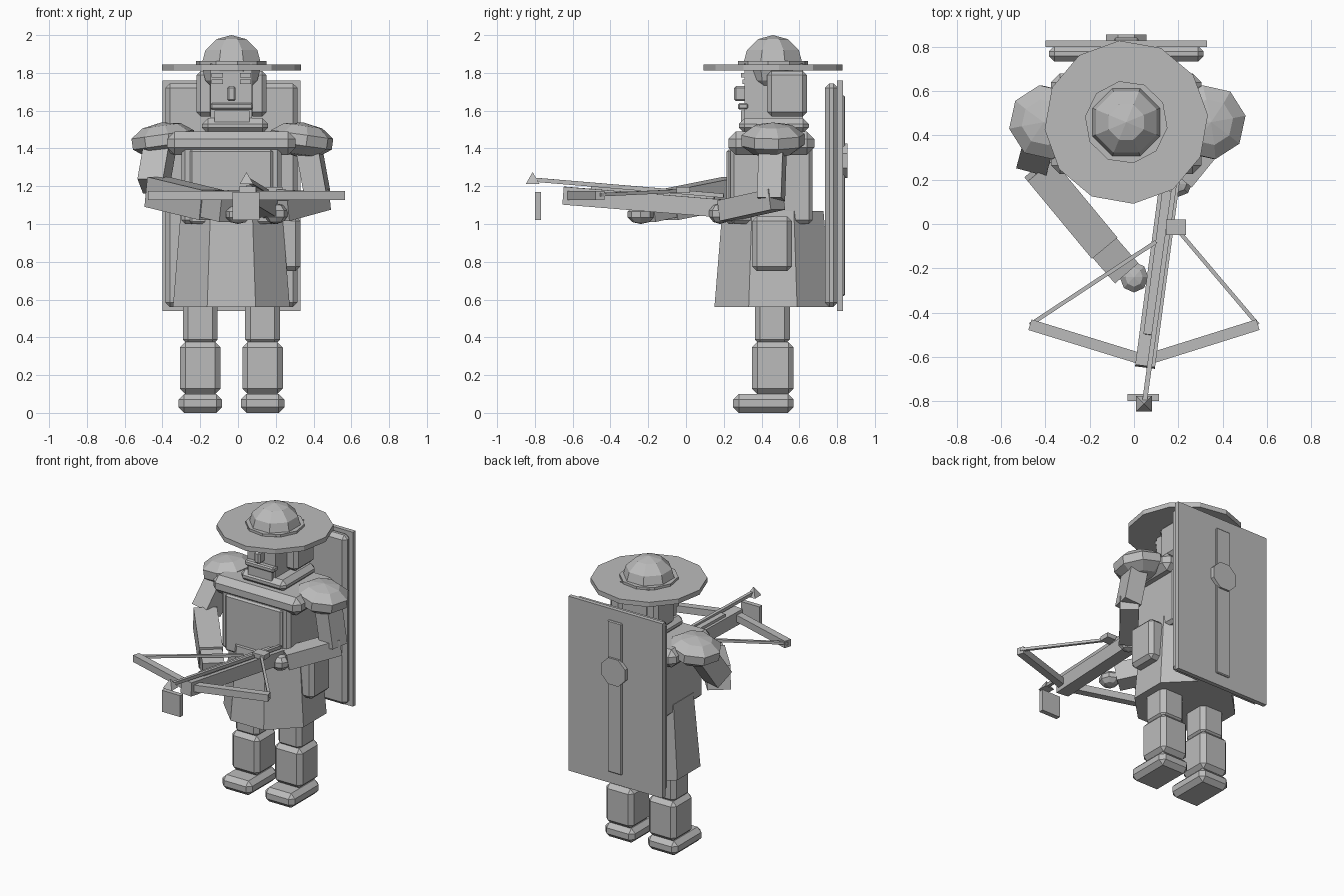
import bpy, bmesh, math
from mathutils import Vector, Matrix

if "Cube" in bpy.data.objects:
    bpy.data.objects.remove(bpy.data.objects["Cube"])

CX, CY = -0.035, 0.46          # body axis
grey = bpy.data.materials.new("stone_grey")
grey.diffuse_color = (0.5, 0.5, 0.5, 1)
grey.use_nodes = True
grey.node_tree.nodes["Principled BSDF"].inputs["Base Color"].default_value = grey.diffuse_color


def finish(name, bm, bevel=0.0, mat=Matrix()):
    if bevel:
        bmesh.ops.bevel(bm, geom=bm.edges[:], offset=bevel, segments=1, affect='EDGES')
    bm.transform(mat)
    me = bpy.data.meshes.new(name)
    bm.to_mesh(me)
    bm.free()
    me.materials.append(grey)
    ob = bpy.data.objects.new(name, me)
    bpy.context.collection.objects.link(ob)
    return ob


def box(name, x, y, z, bevel=0.0):
    """Box from (min, max) ranges."""
    bm = bmesh.new()
    bmesh.ops.create_cube(bm, size=1)
    for v in bm.verts:
        v.co = [r[0] + (c + 0.5) * (r[1] - r[0]) for c, r in zip(v.co, (x, y, z))]
    return finish(name, bm, bevel)


def beam(name, p, q, w, h, bevel=0.0):
    """Box running from p to q, w wide and h high."""
    p, q = Vector(p), Vector(q)
    bm = bmesh.new()
    bmesh.ops.create_cube(bm, size=1)
    bm.transform(Matrix.Diagonal((w, (q - p).length, h, 1)))
    rot = (q - p).to_track_quat('Y', 'Z').to_matrix().to_4x4()
    return finish(name, bm, bevel, Matrix.Translation((p + q) / 2) @ rot)


def cone(name, x, y, z0, z1, r0, r1, n, turn=0.0):
    bm = bmesh.new()
    bmesh.ops.create_cone(bm, cap_ends=True, segments=n, radius1=r0, radius2=r1, depth=z1 - z0)
    mat = Matrix.Translation((x, y, (z0 + z1) / 2)) @ Matrix.Rotation(math.radians(turn), 4, 'Z')
    return finish(name, bm, 0, mat)


def ball(name, c, r, seg=8, rings=5, turn=0.0, tilt=0.0):
    bm = bmesh.new()
    bmesh.ops.create_uvsphere(bm, u_segments=seg, v_segments=rings, radius=1)
    mat = (Matrix.Translation(c) @ Matrix.Rotation(math.radians(tilt), 4, 'Y')
           @ Matrix.Diagonal((*r, 1)) @ Matrix.Rotation(math.radians(turn), 4, 'Z'))
    return finish(name, bm, 0, mat)


# legs and boots
for side, x in (("left", -0.20), ("right", 0.13)):
    box(side + "_boot", (x - .115, x + .115), (.25, .57), (0, .10), .03)
    box(side + "_shin", (x - .107, x + .107), (.35, .57), (.10, .375), .028)
    box(side + "_thigh", (x - .092, x + .092), (.365, .55), (.36, .72), .028)

# skirt, torso, chest plate and yoke
cone("skirt", CX, CY, .56, 1.07, .335, .29, 8, 22.5)
box("torso", (-.30, .23), (.235, .67), (1.0, 1.44), .02)
box("chest_plate", (-.255, .185), (.215, .26), (1.0, 1.395), .012)
box("yoke", (-.375, .305), (.225, .68), (1.365, 1.49), .04)
box("hip_pouch", (.20, .33), (.35, .56), (.75, 1.04), .025)

# head and face
box("collar", (-.19, .16), (.28, .65), (1.48, 1.56), .03)
box("head", (-.145, .075), (.31, .62), (1.52, 1.85))
for side, s in (("left", -1), ("right", 1)):
    xs = sorted((CX + s * .09, CX + s * .185))
    box(side + "_cheek_guard", xs, (.43, .64), (1.57, 1.81), .022)
    ex = sorted((CX + s * .045, CX + s * .105))
    box(side + "_eye", ex, (.30, .32), (1.74, 1.765))
    box(side + "_brow", ex, (.29, .32), (1.775, 1.80))
box("nose", (-.057, -.012), (.255, .32), (1.65, 1.73), .01)
box("moustache", (-.145, .08), (.275, .33), (1.605, 1.64), .008)
box("chin", (-.125, .06), (.29, .33), (1.54, 1.60))

# hat
cone("hat_brim", CX, CY, 1.812, 1.845, .37, .37, 12, 5)
cone("hat_band", CX, CY, 1.842, 1.862, .188, .188, 10, 10)
ball("hat_crown", (CX, CY, 1.84), (.172, .172, .16), 8, 6, 22.5)

# shoulder pads
ball("left_shoulder_pad", (-.395, CY, 1.445), (.178, .178, .093), 8, 5, 10, -8)
ball("right_shoulder_pad", (.335, CY, 1.445), (.178, .178, .093), 8, 5, 10, 8)

# left arm reaching forward under the crossbow
beam("left_upper_arm", (-.41, .44, 1.43), (-.45, .29, 1.20), .14, .14)
beam("left_forearm", (-.43, .25, 1.17), (-.14, -.10, 1.10), .15, .16)
beam("left_bracer", (-.14, -.10, 1.10), (-.04, -.215, 1.075), .14, .13)
ball("left_hand", (0, -.24, 1.05), (.068, .073, .05), 8, 5)

# right arm bent to the trigger
beam("right_upper_arm", (.37, .46, 1.43), (.425, .45, 1.13), .13, .12)
beam("right_forearm", (.44, .48, 1.13), (.22, .21, 1.07), .12, .11)
ball("right_hand", (.20, .18, 1.055), (.065, .06, .055), 8, 5)

# crossbow stock, rail and nut
beam("crossbow_stock", (.05, -.645, 1.15), (.165, .22, 1.08), .09, .095)
beam("crossbow_rail", (.065, -.50, 1.19), (.15, .15, 1.14), .045, .03)
box("crossbow_nut", (.145, .235), (-.05, .02), (1.163, 1.195))

# bow limbs and string
for side, tip, nut in (("left", (-.47, -.455), (.10, -.08)), ("right", (.56, -.455), (.20, -.03))):
    beam(side + "_bow_limb", (.05, -.615, 1.15), (*tip, 1.15), .05, .048)
    beam(side + "_bowstring", (*tip, 1.155), (*nut, 1.175), .018, .018)

# bolt, sight and hanging plate
beam("bolt", (.047, -.81, 1.235), (.185, .20, 1.15), .022, .022)
cone("front_sight", .045, -.812, 1.213, 1.275, .05, 0, 4, 45)
box("front_plate", (-.03, .113), (-.80, -.768), (1.02, 1.17))

# shield carried on the back
box("shield_face", (-.40, .33), (.80, .83), (.54, 1.76))
box("shield_core", (-.385, .315), (.735, .805), (.56, 1.745), .025)
box("shield_rib", (-.09, .02), (.82, .842), (.62, 1.68), .006)
boss = cone("shield_boss", 0, 0, -.0175, .0175, .1, .1, 8, 22.5)
boss.data.transform(Matrix.Translation((CX, .838, 1.335)) @ Matrix.Rotation(math.pi / 2, 4, 'X'))
